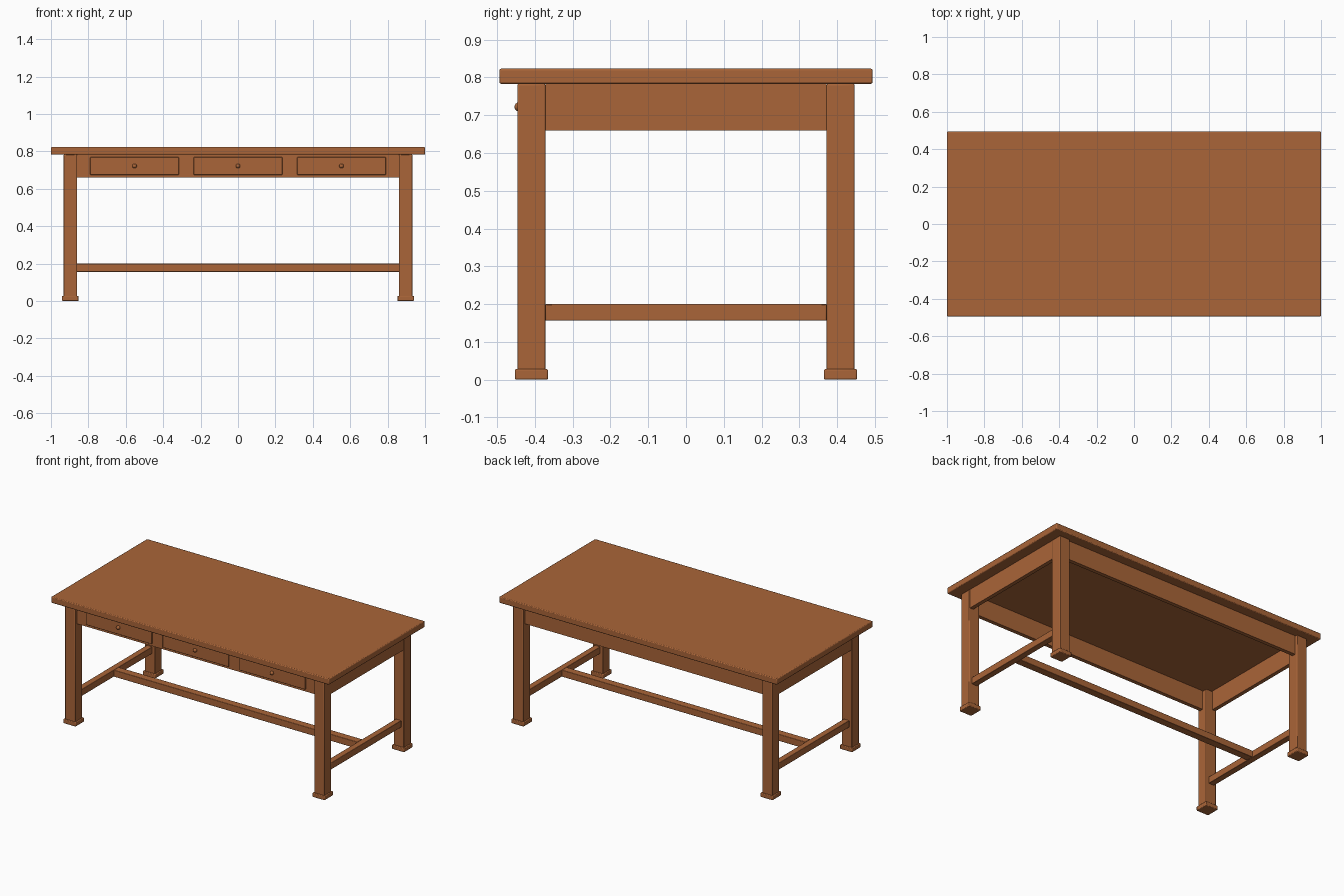
import bpy
import math

cube = bpy.data.objects.get("Cube")
if cube:
    bpy.data.objects.remove(cube, do_unlink=True)

wood = bpy.data.materials.new("warm_brown_wood")
wood.use_nodes = True
colour = (0.40, 0.13, 0.04, 1)
wood.diffuse_color = colour
wood.node_tree.nodes["Principled BSDF"].inputs["Base Color"].default_value = colour


def box(name, x, y, z, bevel=0.0):
    """Box from (min, max) ranges, with optional rounded edges."""
    ranges = (x, y, z)
    bpy.ops.mesh.primitive_cube_add(size=1, location=[(a + b) / 2 for a, b in ranges])
    ob = bpy.context.object
    ob.name = name
    ob.scale = [b - a for a, b in ranges]
    bpy.ops.object.transform_apply(location=False, rotation=False, scale=True)
    ob.data.materials.append(wood)
    if bevel:
        mod = ob.modifiers.new("rounded_edges", "BEVEL")
        mod.width = bevel
        mod.segments = 2
        bpy.ops.object.shade_smooth_by_angle(angle=math.radians(40))
    return ob


def span(centre, half):
    return (centre - half, centre + half)


LEG_X, LEG_Y, LEG_HALF = 0.8965, 0.409, 0.037
INNER_X, INNER_Y = LEG_X - LEG_HALF, LEG_Y - LEG_HALF
UNDERSIDE = 0.783
APRON_Z = (0.66, UNDERSIDE)
RAIL_Z = (0.156, 0.2)

# Tabletop
box("tabletop", (-1, 1), (-0.494, 0.494), (UNDERSIDE, 0.823), 0.005)

# Legs with block feet
for side, sx in (("left", 1), ("right", -1)):
    for end, sy in (("front", -1), ("back", 1)):
        x, y = sx * LEG_X, sy * LEG_Y
        box(f"{end}_{side}_leg", span(x, LEG_HALF), span(y, LEG_HALF), (0.02, UNDERSIDE), 0.004)
        box(f"{end}_{side}_foot", span(x, 0.044), span(y, 0.044), (0, 0.028), 0.004)

    # Side apron and low side rail
    box(f"{side}_apron", span(sx * 0.917, 0.0125), (-INNER_Y, INNER_Y), APRON_Z)
    box(f"{side}_rail", span(sx * LEG_X, 0.02), (-INNER_Y, INNER_Y), RAIL_Z, 0.003)

# Long aprons and the central rail
for end, sy in (("front", -1), ("back", 1)):
    box(f"{end}_apron", (-INNER_X, INNER_X), span(sy * 0.417, 0.0125), APRON_Z)
box("centre_rail", (-0.877, 0.877), span(0, 0.025), RAIL_Z, 0.003)

# Drawer fronts with round knobs
for label, x in (("right", -0.553), ("middle", 0), ("left", 0.553)):
    box(f"{label}_drawer_front", span(x, 0.237), (-0.437, -0.42), (0.675, 0.769), 0.002)
    bpy.ops.mesh.primitive_uv_sphere_add(
        segments=20, ring_count=12, radius=0.012, location=(x, -0.442, 0.722))
    knob = bpy.context.object
    knob.name = f"{label}_drawer_knob"
    knob.data.materials.append(wood)
    bpy.ops.object.shade_smooth()
